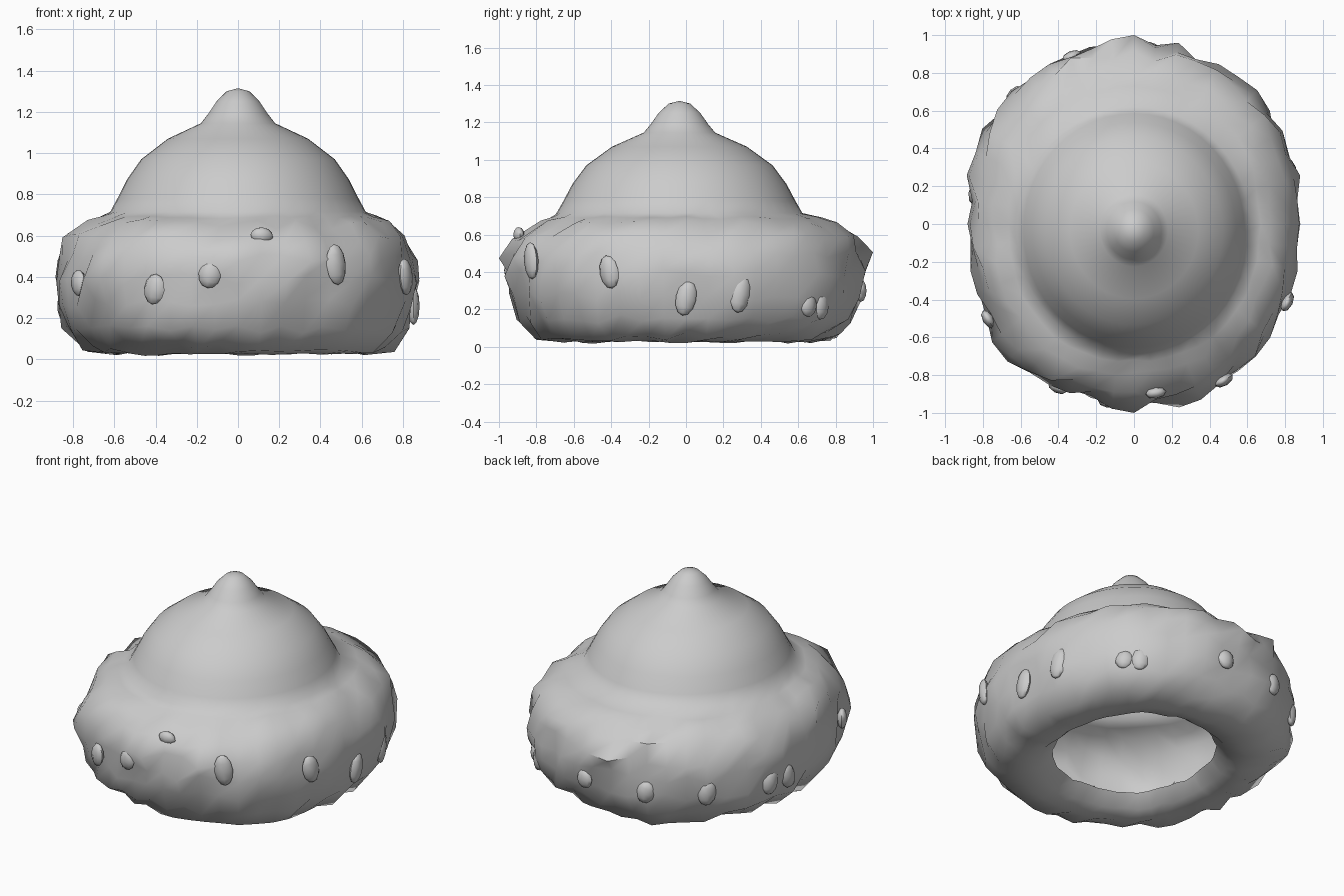
import bpy, bmesh, math, random
from mathutils import Vector, Matrix

if "Cube" in bpy.data.objects:
    bpy.data.objects.remove(bpy.data.objects["Cube"])

random.seed(7)
grey = bpy.data.materials.new("plain grey")
grey.diffuse_color = (0.6, 0.6, 0.6, 1)
grey.use_nodes = True
grey.node_tree.nodes["Principled BSDF"].inputs["Base Color"].default_value = grey.diffuse_color


def finish(name, bm, angle):
    bmesh.ops.recalc_face_normals(bm, faces=bm.faces)
    me = bpy.data.meshes.new(name)
    bm.to_mesh(me)
    bm.free()
    me.materials.append(grey)
    ob = bpy.data.objects.new(name, me)
    bpy.context.collection.objects.link(ob)
    bpy.ops.object.select_all(action='DESELECT')
    ob.select_set(True)
    bpy.context.view_layer.objects.active = ob
    bpy.ops.object.shade_smooth_by_angle(angle=math.radians(angle))
    return ob


def outline(t):
    """Rounded oval the leafy rim follows."""
    c, s = math.cos(t), math.sin(t)
    k = (abs(c) ** 2.25 + abs(s) ** 2.25) ** (-1 / 2.25)
    return Vector((0.865 * k * c, 0.94 * k * s, 0))


# one open shell: leafy rim rising from the hole underneath, then dome and knob
rim = [(0.52, 0.12), (0.60, 0.05), (0.71, 0.025), (0.86, 0.055), (0.945, 0.15), (0.985, 0.27),
       (1.0, 0.39), (0.99, 0.49), (0.94, 0.59), (0.85, 0.655), (0.77, 0.69)]
dome = [(0.62, 0.715), (0.585, 0.78), (0.54, 0.87), (0.47, 0.97), (0.34, 1.07), (0.18, 1.145),
        (0.145, 1.19), (0.105, 1.25), (0.055, 1.30)]
N = 48
bm = bmesh.new()
rings = []
for k, (f, z) in enumerate(rim):
    amp = 0.024 if 3 <= k <= 9 else 0.008
    row = []
    for i in range(N):
        f2 = f + random.uniform(-amp, amp)
        if 4 <= k <= 8 and random.random() < 0.2:        # leaf tips
            f2 += 0.035
        p = outline(2 * math.pi * i / N) * f2
        p.z = max(0.0, z + random.uniform(-amp, amp))
        p.x = max(-0.9, min(0.9, p.x))
        p.y = max(-0.99, min(0.99, p.y))
        if k == 7 and i in (N // 4, 3 * N // 4):         # foremost and rearmost tips
            p.y = math.copysign(1.0, p.y)
        row.append(bm.verts.new(p))
    rings.append(row)
for r, z in dome:
    rings.append([bm.verts.new((r * math.cos(2 * math.pi * i / N),
                                -0.035 + 1.06 * r * math.sin(2 * math.pi * i / N), z))
                  for i in range(N)])
for a, b in zip(rings, rings[1:]):
    for i in range(N):
        j = (i + 1) % N
        bm.faces.new((a[i], a[j], b[j], b[i]))
tip = bm.verts.new((0, -0.035, 1.315))
for i in range(N):
    bm.faces.new((rings[-1][i], rings[-1][(i + 1) % N], tip))
finish("domed_shell", bm, 55)

# small seed-shaped bulbs around the rim: (angle in degrees, height, half height)
bulbs = [(-149, .37, .065), (-117, .34, .075), (-99, .41, .065), (-82, .60, .04), (-58, .46, .1),
         (-25, .4, .09), (0, .26, .095), (18, .28, .1), (44, .22, .06),
         (50, .22, .075), (85, .3, .06), (112, .3, .07), (135, .3, .08), (161, .28, .08),
         (170, .27, .08)]
bm = bmesh.new()
for deg, z, h in bulbs:
    t = math.radians(deg)
    f = 1.01 - 0.9 * (z - 0.4) ** 2 * 1.5
    p = outline(t) * f
    p.z = z
    rot = Matrix.Rotation(t, 4, 'Z') @ Matrix.Rotation(random.uniform(-.3, .3), 4, 'X')
    bmesh.ops.create_uvsphere(bm, u_segments=8, v_segments=6, radius=1,
                              matrix=Matrix.Translation(p) @ rot @ Matrix.Diagonal((.03, .055, h, 1)))
finish("bulbs", bm, 60)
